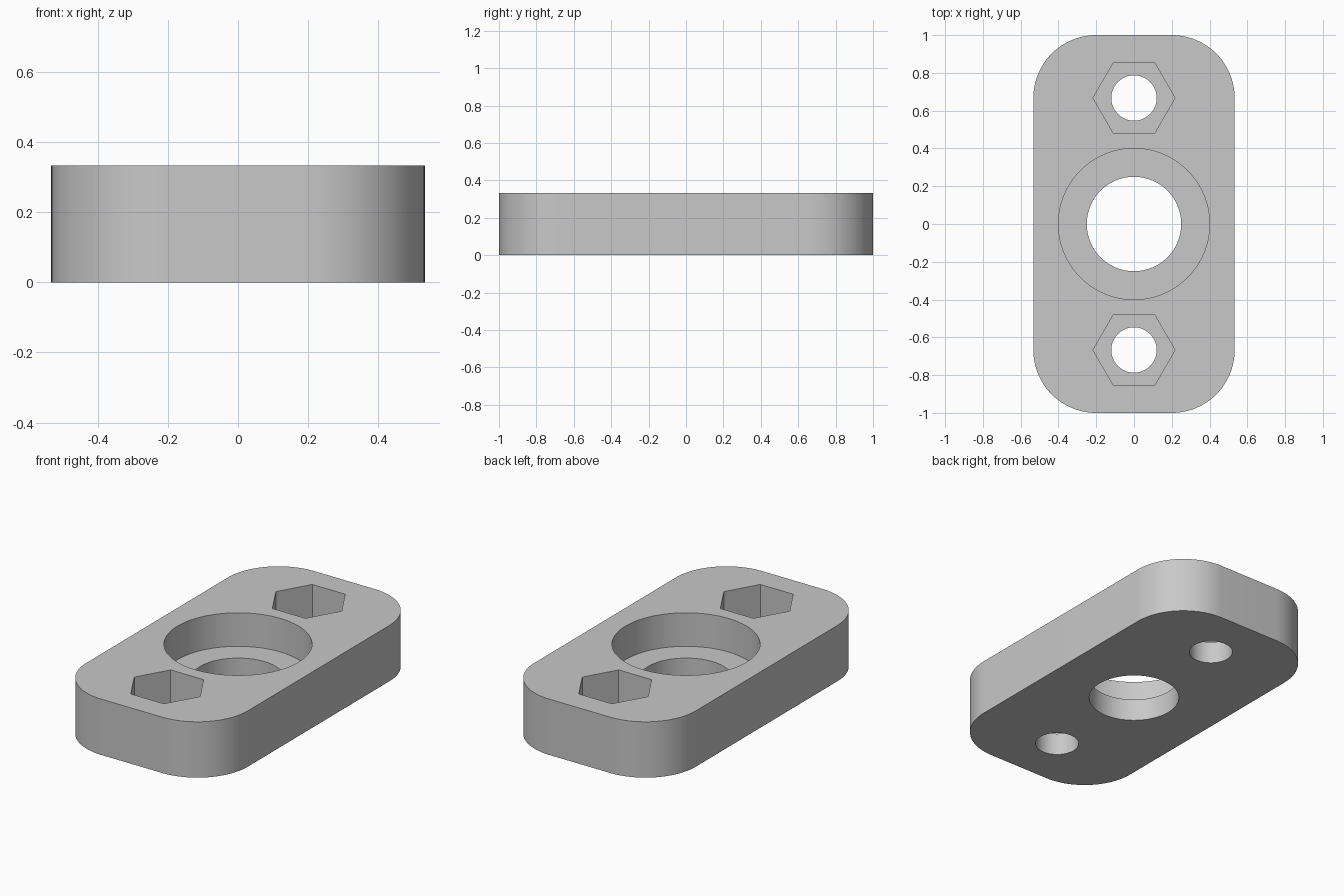
import bpy
import bmesh
from math import cos, sin, pi, radians

if "Cube" in bpy.data.objects:
    bpy.data.objects.remove(bpy.data.objects["Cube"], do_unlink=True)

HALF_X, HALF_Y, HEIGHT = 0.533, 1.0, 0.333
CORNER = 0.333
STEP_Z = 0.133      # floor of the counterbore and the nut pockets
BOLT_Y = 0.667

grey = bpy.data.materials.new("plain_grey")
grey.use_nodes = True
colour = (0.58, 0.58, 0.58, 1)
grey.diffuse_color = colour
grey.node_tree.nodes["Principled BSDF"].inputs["Base Color"].default_value = colour


def arc(cx, cy, radius, start, sweep, steps):
    """Points along a circular arc."""
    return [(cx + radius * cos(start + sweep * i / steps),
             cy + radius * sin(start + sweep * i / steps)) for i in range(steps + 1)]


def prism(name, outline, bottom, top):
    """Extrude a flat outline straight up."""
    bm = bmesh.new()
    base = bm.faces.new([bm.verts.new((x, y, bottom)) for x, y in outline])
    up = bmesh.ops.extrude_face_region(bm, geom=[base])["geom"]
    bmesh.ops.translate(bm, vec=(0, 0, top - bottom),
                        verts=[v for v in up if isinstance(v, bmesh.types.BMVert)])
    bmesh.ops.recalc_face_normals(bm, faces=bm.faces)
    mesh = bpy.data.meshes.new(name)
    bm.to_mesh(mesh)
    bm.free()
    mesh.materials.append(grey)
    obj = bpy.data.objects.new(name, mesh)
    bpy.context.collection.objects.link(obj)
    return obj


def cut(body, y, radius, sides, bottom):
    """Cut a round or polygonal hole from the top down to the given height."""
    outline = arc(0, y, radius, 0, 2 * pi, sides)[:-1]
    cutter = prism("hole_cutter", outline, bottom, HEIGHT + 0.1)
    cutter.hide_render = True
    mod = body.modifiers.new("hole", "BOOLEAN")
    mod.operation = "DIFFERENCE"
    mod.solver = "EXACT"
    mod.object = cutter
    bpy.ops.object.modifier_apply(modifier=mod.name)
    bpy.data.objects.remove(cutter, do_unlink=True)


# Plate with rounded corners
outline = []
for i, (sx, sy) in enumerate([(1, 1), (-1, 1), (-1, -1), (1, -1)]):
    outline += arc(sx * (HALF_X - CORNER), sy * (HALF_Y - CORNER),
                   CORNER, i * pi / 2, pi / 2, 24)
plate = prism("mounting_plate", outline, 0, HEIGHT)
bpy.ops.object.select_all(action="DESELECT")
plate.select_set(True)
bpy.context.view_layer.objects.active = plate

# Central bore with its counterbore
cut(plate, 0, 0.25, 96, -0.1)
cut(plate, 0, 0.4, 96, STEP_Z)

# Bolt holes with hexagonal nut pockets
for side in (-1, 1):
    cut(plate, side * BOLT_Y, 0.12, 64, -0.1)
    cut(plate, side * BOLT_Y, 0.217, 6, STEP_Z)

bpy.ops.object.shade_smooth_by_angle(angle=radians(30))
